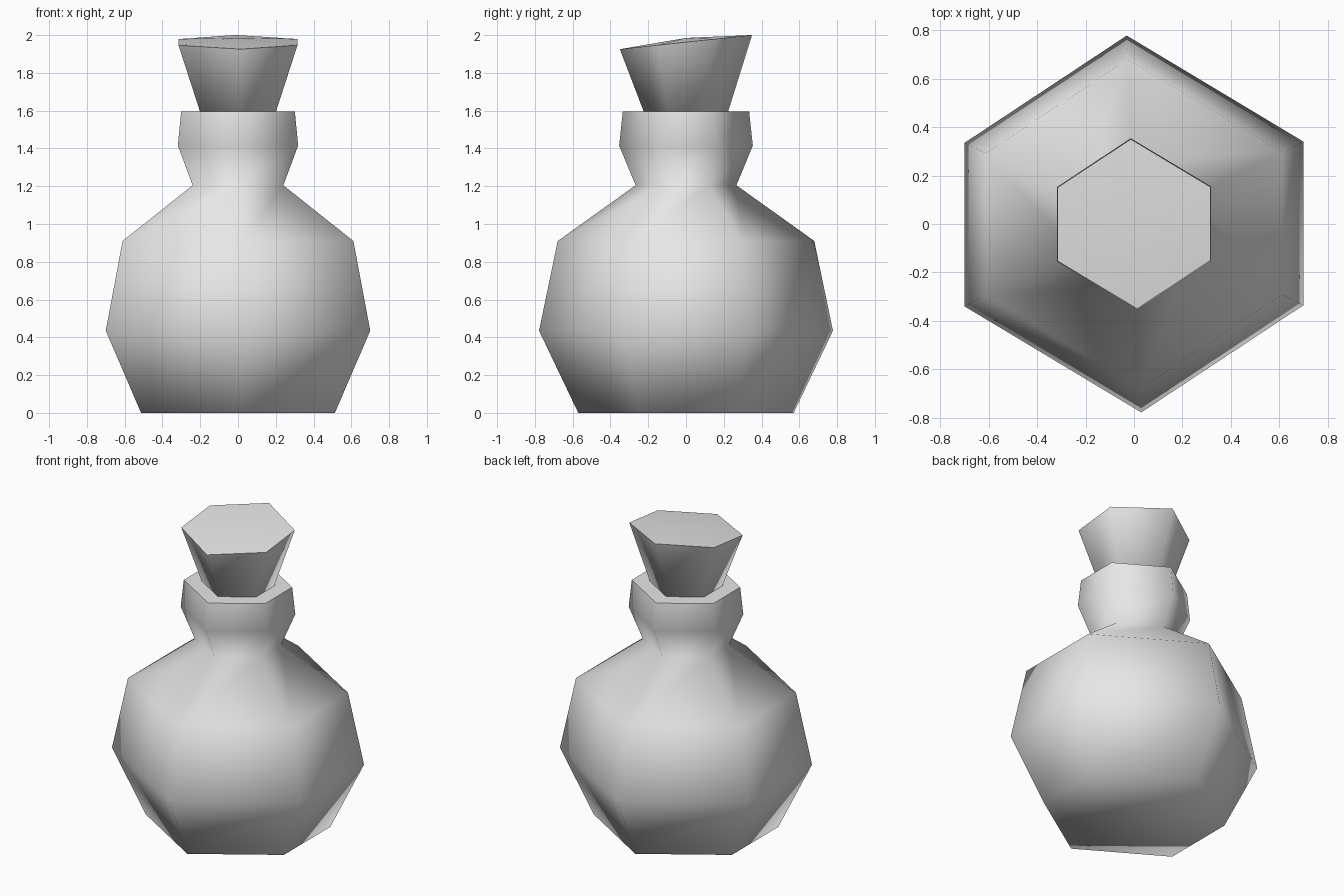
import bpy, bmesh, math

cube = bpy.data.objects.get("Cube")
if cube:
    bpy.data.objects.remove(cube, do_unlink=True)

# Slightly skewed six-sided cross-section, symmetric through the centre
half = [(0.70, 0.34), (-0.03, 0.778), (-0.70, 0.335)]
HEX = half + [(-x, -y) for x, y in half]

grey = bpy.data.materials.new("plain_grey")
grey.use_nodes = True
colour = (0.8, 0.8, 0.8, 1)
grey.diffuse_color = colour
grey.node_tree.nodes["Principled BSDF"].inputs["Base Color"].default_value = colour


def loft(name, rings, tilt=0.0, dome=0.0):
    """Stack scaled hexagons; the last ring can tilt in y and rise at its centre."""
    bm = bmesh.new()
    loops = []
    for i, (scale, z) in enumerate(rings):
        slope = tilt if i == len(rings) - 1 else 0
        loops.append([bm.verts.new((x * scale, y * scale, z + slope * y * scale))
                      for x, y in HEX])
    for low, high in zip(loops, loops[1:]):
        for i in range(6):
            j = (i + 1) % 6
            bm.faces.new((low[i], low[j], high[j], high[i]))
    bm.faces.new(loops[0][::-1])
    top = bm.faces.new(loops[-1])
    if dome:
        centre = bmesh.ops.poke(bm, faces=[top])["verts"][0]
        centre.co.z += dome
    bmesh.ops.recalc_face_normals(bm, faces=bm.faces)
    mesh = bpy.data.meshes.new(name)
    bm.to_mesh(mesh)
    bm.free()
    mesh.materials.append(grey)
    obj = bpy.data.objects.new(name, mesh)
    bpy.context.collection.objects.link(obj)
    bpy.ops.object.select_all(action="DESELECT")
    obj.select_set(True)
    bpy.context.view_layer.objects.active = obj
    bpy.ops.object.shade_smooth_by_angle(angle=math.radians(75))
    return obj


# Bottle: base, belly, shoulder, neck and lip
loft("bottle", [(0.733, 0), (1, 0.435), (0.873, 0.91), (0.343, 1.205),
                (0.455, 1.415), (0.43, 1.595)])

# Flared stopper with a sloping top
loft("stopper", [(0.285, 1.59), (0.45, 1.963)], tilt=0.107, dome=0.022)
